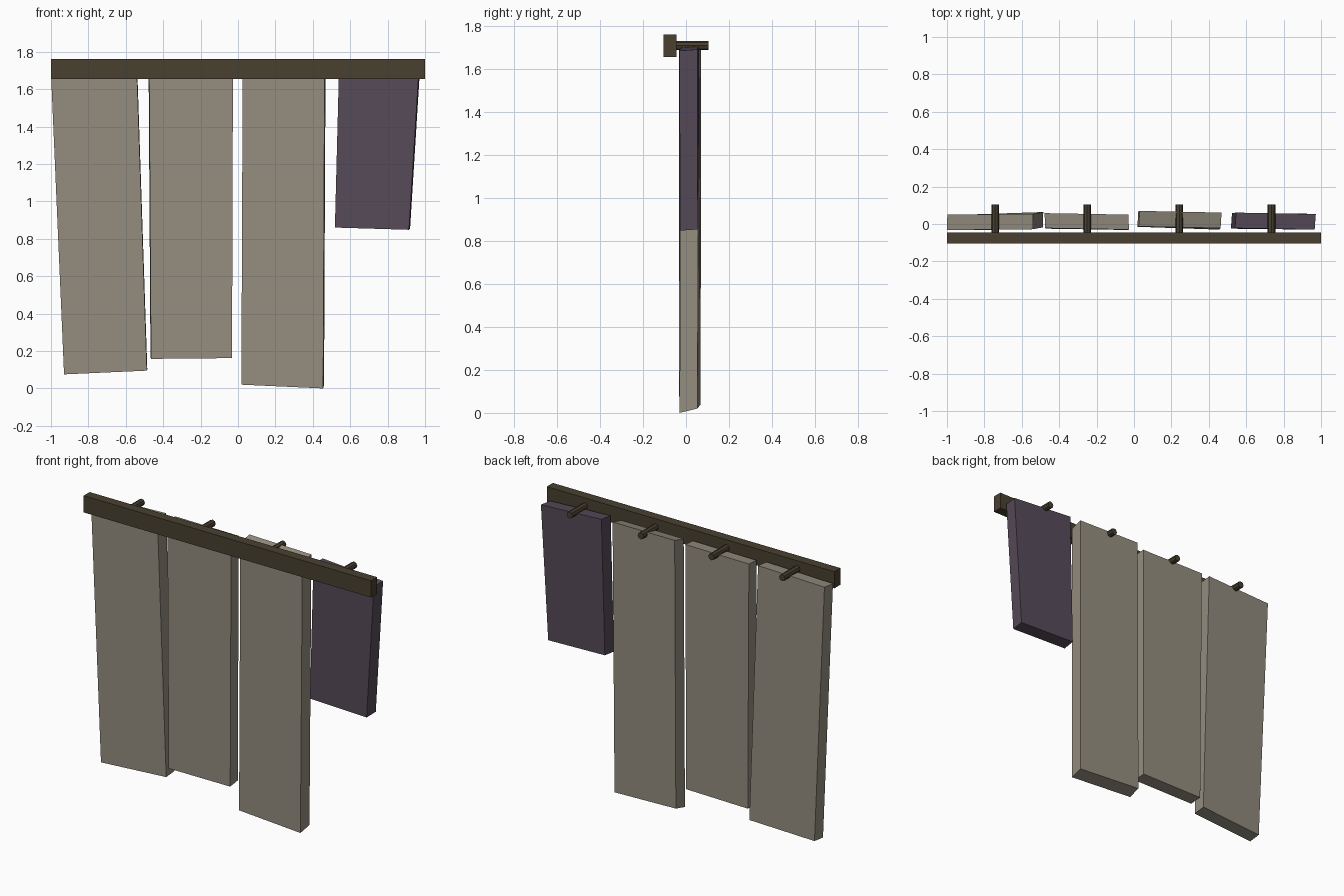
import bpy, bmesh, math

if "Cube" in bpy.data.objects:
    bpy.data.objects.remove(bpy.data.objects["Cube"])


def material(name, rgb):
    m = bpy.data.materials.new(name)
    m.diffuse_color = (*rgb, 1)
    m.use_nodes = True
    m.node_tree.nodes["Principled BSDF"].inputs["Base Color"].default_value = m.diffuse_color
    return m


DARK_WOOD = material("dark_wood", (0.066, 0.051, 0.030))
PALE = material("pale_grey_wood", (0.295, 0.265, 0.212))
PURPLE = material("dull_purple", (0.093, 0.069, 0.098))


def add_object(name, bm, mat):
    bmesh.ops.recalc_face_normals(bm, faces=bm.faces)
    mesh = bpy.data.meshes.new(name)
    bm.to_mesh(mesh)
    bm.free()
    mesh.materials.append(mat)
    ob = bpy.data.objects.new(name, mesh)
    bpy.context.collection.objects.link(ob)
    return ob


def slab(name, mat, front, depth):
    """Box from four front corners (bottom left, bottom right, top right,
    top left), pushed back by the depth vector."""
    bm = bmesh.new()
    face = bm.faces.new([bm.verts.new(c) for c in front])
    ext = bmesh.ops.extrude_face_region(bm, geom=[face], use_keep_orig=True)
    verts = [g for g in ext["geom"] if isinstance(g, bmesh.types.BMVert)]
    bmesh.ops.translate(bm, vec=depth, verts=verts)
    return add_object(name, bm, mat)


# Top rail
slab("rail", DARK_WOOD,
     [(-1, -0.105, 1.655), (1, -0.105, 1.655), (1, -0.105, 1.76), (-1, -0.105, 1.76)],
     (0, 0.06, 0))

# Pegs sticking out behind the rail
for i, x in enumerate((-0.742, -0.25, 0.242, 0.735)):
    bm = bmesh.new()
    bmesh.ops.create_cone(bm, cap_ends=True, segments=8, radius1=0.021,
                          radius2=0.021, depth=0.16)
    peg = add_object(f"peg_{i + 1}", bm, DARK_WOOD)
    peg.rotation_euler = (math.pi / 2, 0, 0)
    peg.location = (x, 0.025, 1.709)

# Crooked hanging boards
slab("board_1", PALE,
     [(-0.93, -0.033, 0.075), (-0.487, -0.018, 0.095),
      (-0.541, -0.028, 1.705), (-1.0, -0.032, 1.69)], (0.002, 0.082, 0.008))
slab("board_2", PALE,
     [(-0.465, -0.025, 0.158), (-0.032, -0.032, 0.162),
      (-0.027, -0.03, 1.70), (-0.475, -0.022, 1.70)], (-0.003, 0.08, 0.008))
slab("board_3", PALE,
     [(0.018, -0.015, 0.02), (0.455, -0.03, 0.0),
      (0.463, -0.022, 1.70), (0.025, -0.013, 1.705)], (0.005, 0.083, 0.02))
slab("board_4", PURPLE,
     [(0.518, -0.025, 0.86), (0.914, -0.028, 0.848),
      (0.966, -0.03, 1.685), (0.54, -0.022, 1.71)], (0.006, 0.083, 0.006))
